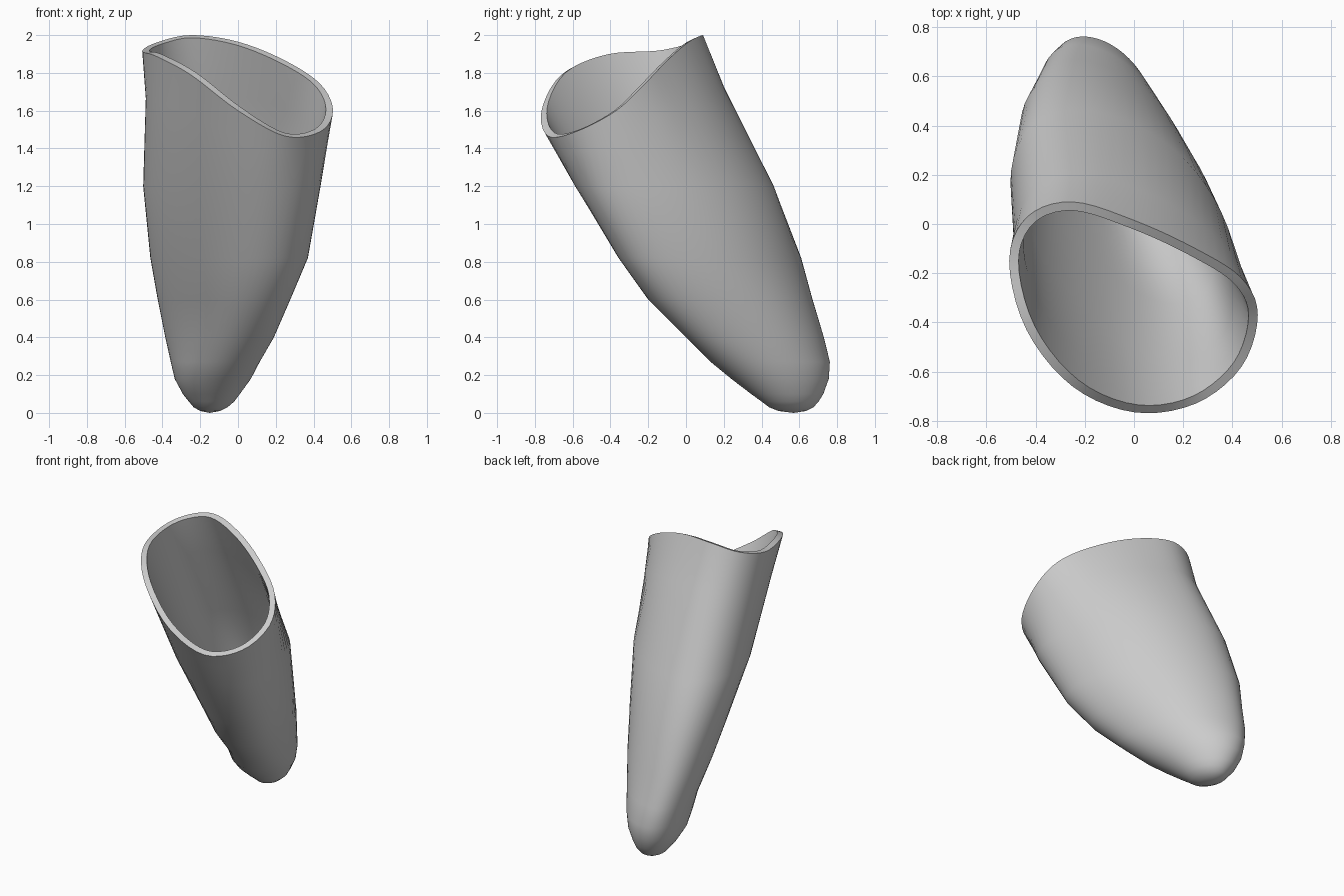
import bpy, bmesh, math
from mathutils import Vector

if "Cube" in bpy.data.objects:
    bpy.data.objects.remove(bpy.data.objects["Cube"])

SUB = 5  # steps between rim control points

# Wavy rim, control points every 30 degrees
RIM = [Vector(p) for p in (
    (.503, -.37, 1.6), (.437, -.22, 1.74), (.25, -.1, 1.865), (0, .015, 1.965),
    (-.25, .09, 2), (-.433, .03, 1.96), (-.507, -.15, 1.915), (-.437, -.43, 1.89),
    (-.25, -.66, 1.79), (0, -.765, 1.6), (.25, -.73, 1.465), (.437, -.58, 1.49))]

# Level slices: height, x min, x max, y min, y max, slant, skew
SLICES = [
    (.01, -.2, -.095, .49, .635, -.2, 0), (.03, -.235, -.055, .44, .675, -.2, 0),
    (.06, -.26, -.02, .4, .702, -.22, 0), (.1, -.292, .01, .345, .727, -.24, 0),
    (.18, -.335, .068, .24, .756, -.28, 0), (.27, -.356, .115, .13, .762, -.37, .01),
    (.4, -.385, .19, 0, .73, -.5, .02), (.6, -.425, .277, -.2, .67, -.52, .03),
    (.82, -.464, .37, -.357, .61, -.54, .015), (1.2, -.502, .437, -.587, .465, -.45, .03)]


def smooth_loop(pts, sub):
    """Closed Catmull-Rom curve through the points."""
    out, n = [], len(pts)
    for i in range(n):
        a, b, c, d = (pts[(i + k) % n] for k in (-1, 0, 1, 2))
        for s in range(sub):
            t = s / sub
            out.append(0.5 * (2 * b + (c - a) * t + (2 * a - 5 * b + 4 * c - d) * t**2
                              + (3 * b - a - 3 * c + d) * t**3))
    return out


def slice_loop(z, x0, x1, y0, y1, slant, skew, n):
    """Slanted ellipse filling the extents, its diagonal sides pushed by skew."""
    pts = []
    for i in range(n):
        t = math.tau * i / n
        u, v = math.cos(t), math.sin(t + slant)
        push = skew * (1 - u * u) * (1 - v * v)
        pts.append(Vector(((x0 + x1) / 2 + (x1 - x0) / 2 * u + push,
                           (y0 + y1) / 2 + (y1 - y0) / 2 * v + push, z)))
    return pts


def neck_loop(low, high, t):
    """Loop between two others, pinched in on its back right side."""
    pts = [a.lerp(b, t) for a, b in zip(low, high)]
    centre = sum(pts, Vector()) / len(pts)
    out = []
    for p in pts:
        d = p - centre
        out.append(p + Vector((1, -1, 0)) * 0.025 * max(0, d.y - d.x))
    return out


rim = smooth_loop(RIM, SUB)
n = len(rim)
loops = [slice_loop(*s, n) for s in SLICES]
loops += [neck_loop(loops[-1], rim, 0.65), rim]

# Loft the shell from its rounded tip to the rim
bm = bmesh.new()
tip = bm.verts.new((-.15, .57, 0))
rings = [[bm.verts.new(p) for p in loop] for loop in loops]
for i in range(n):
    j = (i + 1) % n
    bm.faces.new((tip, rings[0][j], rings[0][i]))
    for lo, hi in zip(rings, rings[1:]):
        bm.faces.new((lo[i], lo[j], hi[j], hi[i]))
mesh = bpy.data.meshes.new("hollow_shell")
bm.to_mesh(mesh)
bm.free()
shell = bpy.data.objects.new("hollow_shell", mesh)
bpy.context.collection.objects.link(shell)

# Plain grey
grey = bpy.data.materials.new("plain_grey")
grey.use_nodes = True
colour = (.6, .6, .6, 1)
grey.diffuse_color = colour
grey.node_tree.nodes["Principled BSDF"].inputs["Base Color"].default_value = colour
mesh.materials.append(grey)

# Wall thickness, grown inward
wall = shell.modifiers.new("wall", 'SOLIDIFY')
wall.thickness = 0.038
wall.offset = -1
bpy.context.view_layer.objects.active = shell
shell.select_set(True)
bpy.ops.object.modifier_apply(modifier=wall.name)
bpy.ops.object.shade_smooth_by_angle(angle=math.radians(35))
